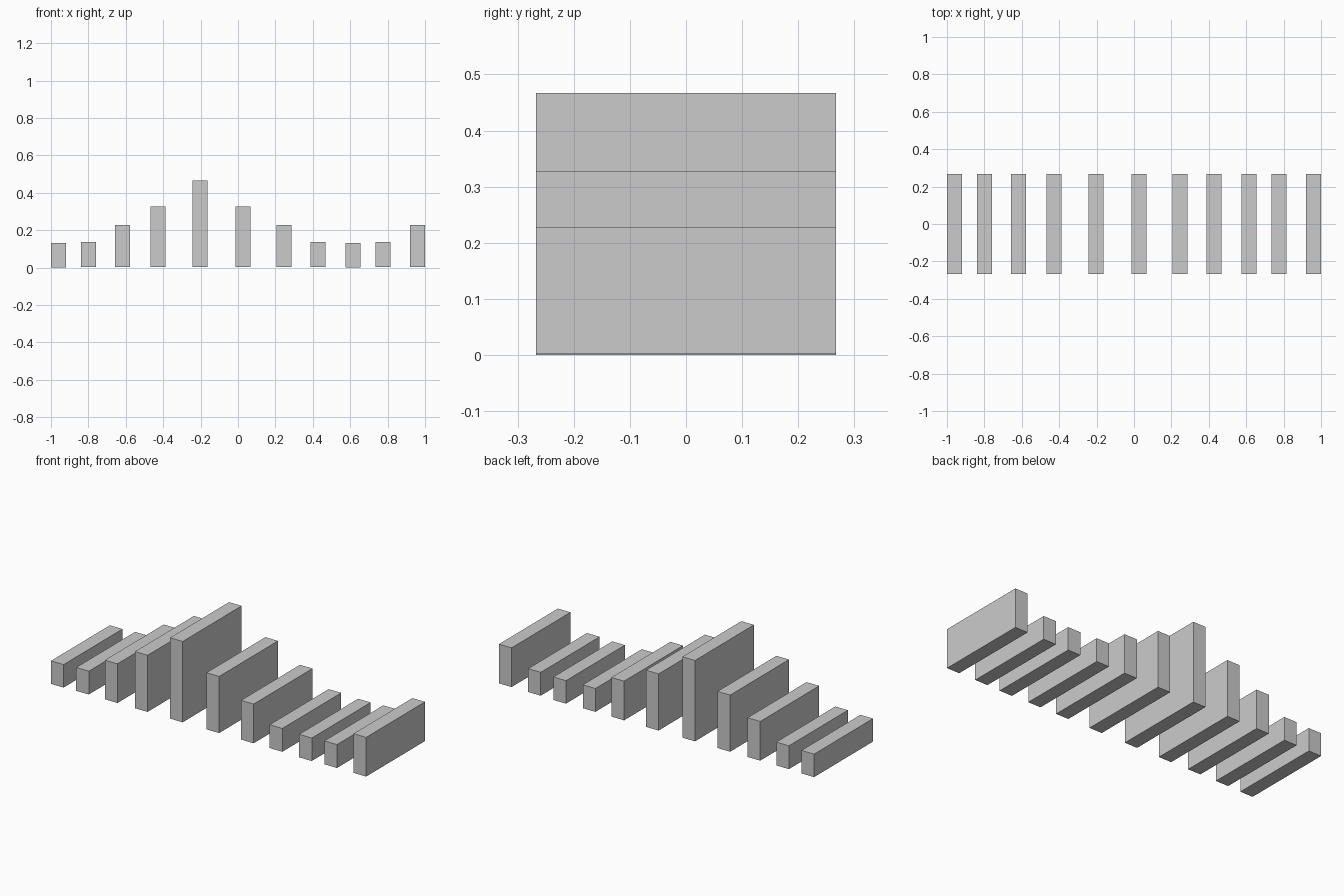
import bpy

WIDTH, DEPTH = 0.08, 0.534


def box(name, x, bottom, top):
    bpy.ops.mesh.primitive_cube_add(size=1, location=(x, 0, (bottom + top) / 2))
    ob = bpy.context.object
    ob.name = name
    ob.scale = (WIDTH, DEPTH, top - bottom)
    bpy.ops.object.transform_apply(location=False, rotation=False, scale=True)


# Row of upright slabs: centre x, bottom, top
slabs = [
    (-0.96, 0.0, 0.132), (-0.80, 0.003, 0.137), (-0.618, 0.003, 0.228),
    (-0.427, 0.003, 0.328), (-0.204, 0.003, 0.467), (0.027, 0.003, 0.328),
    (0.246, 0.003, 0.228), (0.428, 0.003, 0.137), (0.615, 0.0, 0.132),
    (0.775, 0.003, 0.137), (0.96, 0.003, 0.228),
]
for i, (x, bottom, top) in enumerate(slabs, 1):
    box(f"slab_{i:02d}", x, bottom, top)
